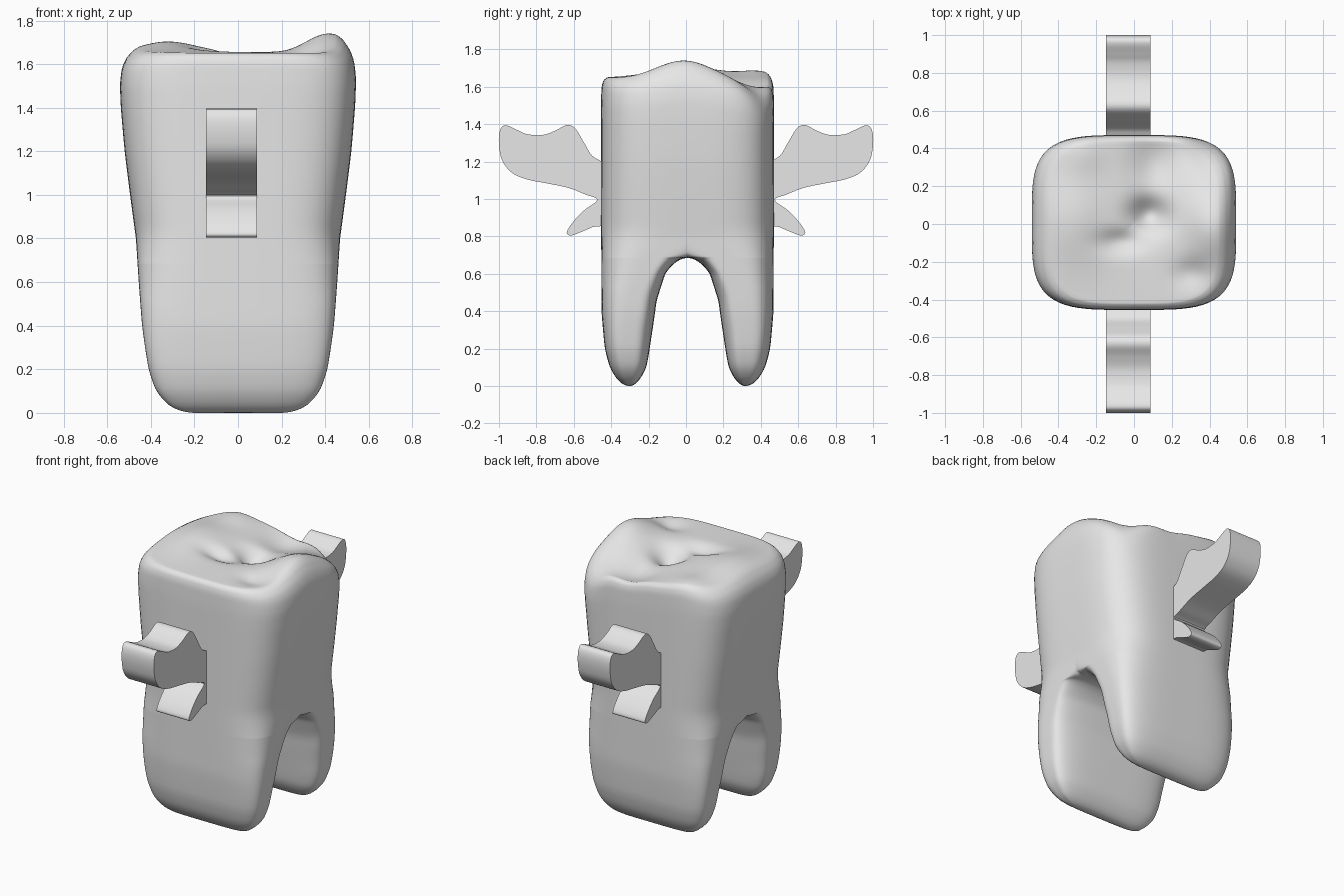
import bpy
import bmesh
import math
from mathutils import Vector

old = bpy.data.objects.get("Cube")
if old:
    bpy.data.objects.remove(old, do_unlink=True)

enamel = bpy.data.materials.new("plain_grey")
enamel.use_nodes = True
grey = (0.8, 0.8, 0.8, 1)
enamel.diffuse_color = grey
enamel.node_tree.nodes["Principled BSDF"].inputs["Base Color"].default_value = grey


def make_object(name, bm, smooth_all):
    """Turn a bmesh into a shaded object."""
    bmesh.ops.recalc_face_normals(bm, faces=bm.faces[:])
    mesh = bpy.data.meshes.new(name)
    bm.to_mesh(mesh)
    bm.free()
    mesh.materials.append(enamel)
    obj = bpy.data.objects.new(name, mesh)
    bpy.context.collection.objects.link(obj)
    bpy.ops.object.select_all(action="DESELECT")
    obj.select_set(True)
    bpy.context.view_layer.objects.active = obj
    if smooth_all:
        bpy.ops.object.shade_smooth()
    else:
        bpy.ops.object.shade_smooth_by_angle(angle=math.radians(35))
    return obj


def smoothstep(low, high, value):
    t = min(max((value - low) / (high - low), 0), 1)
    return t * t * (3 - 2 * t)


def lookup(keys, z):
    """Interpolate a (height, value) profile, rounded towards the floor."""
    for (a, va), (b, vb) in zip(keys, keys[1:]):
        if z <= b:
            t = (math.sqrt(z) - math.sqrt(a)) / (math.sqrt(b) - math.sqrt(a))
            return va + (vb - va) * t
    return keys[-1][1]


# Tooth profiles: half width, outer wall, inner root wall, root middle
WIDTH = [(0, .2), (.03, .31), (.1, .375), (.2, .41), (.4, .44), (.8, .468), (1, .495),
         (1.2, .52), (1.4, .538), (1.5, .542), (1.57, .533), (1.61, .513), (1.64, .48), (1.65, .45)]
OUTER = [(0, .31), (.03, .37), (.1, .415), (.2, .442), (.4, .46), (1.5, .463),
         (1.6, .46), (1.635, .45), (1.65, .43)]
INNER = [(0, .31), (.03, .26), (.1, .22), (.25, .195), (.46, .165), (.6, .12)]
MIDDLE = [(0, .31), (.3, .31), (.5, .27), (.685, .17), (.85, 0)]
CROTCH, TOP = .685, 1.65

# Chewing surface: hills and hollows as (x, y, spread x, spread y, height)
BUMPS = [(.42, -.02, .14, .2, .09), (-.33, .02, .18, .25, .05),
         (-.28, .38, .12, .12, .03), (.08, .04, .1, .09, -.1),
         (.42, .46, .15, .17, -.12), (.12, .32, .14, .18, -.07),
         (.3, -.27, .09, .07, -.03), (-.06, -.1, .12, .06, -.04)]


def inner_wall(z):
    if z < .6:
        return lookup(INNER, z)
    if z < CROTCH:
        return .41 * math.sqrt(CROTCH - z)
    return -.9 * math.sqrt(z - CROTCH)


def relief(x, y, z):
    weight = smoothstep(1.2, 1.62, z)
    return weight * sum(h * math.exp(-((x - cx) / sx) ** 2 - ((y - cy) / sy) ** 2)
                        for cx, cy, sx, sy, h in BUMPS)


STEPS = 56
arc = []
for i in range(STEPS + 1):
    a = math.pi * (i / STEPS - .5)
    r = (math.cos(a) ** 4 + math.sin(a) ** 4) ** -.25
    arc.append((r * math.sin(a), max(r * math.cos(a), 0)))

# Slice heights, denser at the root tips, the arch and the rim
heights = [.35 * (i / 16) ** 2 for i in range(16)]
heights += [CROTCH - (CROTCH - .35) * (1 - i / 18) ** 2 for i in range(18)]
heights += [CROTCH + (1.2 - CROTCH) * (i / 20) ** 2 for i in range(20)]
heights += [1.2 + (TOP - 1.2) * (1 - (1 - i / 20) ** 2) for i in range(21)]


def add_grid(bm, rows, side):
    """Skin rows of points, leaving out walls hidden on the centre plane."""
    grid = [[bm.verts.new((x, side * y, z)) for x, y, z in row] for row in rows]
    for low, high in zip(grid, grid[1:]):
        for j in range(STEPS):
            quad = (low[j], low[j + 1], high[j + 1], high[j])
            if max(abs(v.co.y) for v in quad) > 1e-5:
                bm.faces.new(quad)


# Tooth: front and back halves, each with one root and half the crown
bm = bmesh.new()
for side in (-1, 1):
    outside, inside = [], []
    for z in heights:
        w, out, mid = lookup(WIDTH, z), lookup(OUTER, z), lookup(MIDDLE, z)
        wall = inner_wall(z)
        outside.append([(w * u, mid + (out - mid) * v, z) for u, v in arc])
        inside.append([(w * u, max(0, mid - (mid - wall) * v), z) for u, v in arc])
    rim = outside[-1]
    for k in range(1, 25):
        s = 1 - k / 24
        outside.append([(x * s, y * s, TOP + .008 * (1 - s * s)) for x, y, z in rim])
    add_grid(bm, outside, side)
    add_grid(bm, inside, side)
bmesh.ops.remove_doubles(bm, verts=bm.verts[:], dist=1e-4)
for v in bm.verts:
    v.co.z += relief(*v.co)
    v.co.y += .008
tooth = make_object("tooth", bm, True)
soften = tooth.modifiers.new("soften", "SMOOTH")
soften.factor = .4
soften.iterations = 3

# Wings: one feathered outline, extruded across and mirrored
OUTLINE = [(.42, 1.17), (.46, 1.205), (.505, 1.235), (.55, 1.31), (.595, 1.38), (.64, 1.395),
           (.7, 1.365), (.77, 1.342), (.85, 1.347), (.9, 1.368), (.955, 1.393),
           (.985, 1.385), (1, 1.34), (.998, 1.27), (.98, 1.2), (.93, 1.14),
           (.85, 1.105), (.75, 1.085), (.63, 1.06), (.54, 1.025), (.475, .995),
           (.55, .935), (.61, .87), (.638, .82), (.615, .805), (.57, .82),
           (.5, .85), (.42, .89)]


def smooth_loop(points, cuts):
    """Round a closed outline with a Catmull-Rom curve."""
    pts, loop = [Vector(p) for p in points], []
    for i in range(len(pts)):
        a, b, c, d = (pts[(i + k) % len(pts)] for k in (-1, 0, 1, 2))
        for k in range(cuts):
            t = k / cuts
            loop.append(b + (c - a) * t / 2 + (a - b * 2.5 + c * 2 - d / 2) * t ** 2
                        + (b * 1.5 - a / 2 - c * 1.5 + d / 2) * t ** 3)
    return loop


for name, side in (("front_wing", -1), ("back_wing", 1)):
    bm = bmesh.new()
    face = bm.faces.new([bm.verts.new((-.147, side * p.x, p.y))
                         for p in smooth_loop(OUTLINE, 5)])
    extruded = bmesh.ops.extrude_face_region(bm, geom=[face], use_keep_orig=True)
    moved = [g for g in extruded["geom"] if isinstance(g, bmesh.types.BMVert)]
    bmesh.ops.translate(bm, verts=moved, vec=(.235, 0, 0))
    make_object(name, bm, False)
